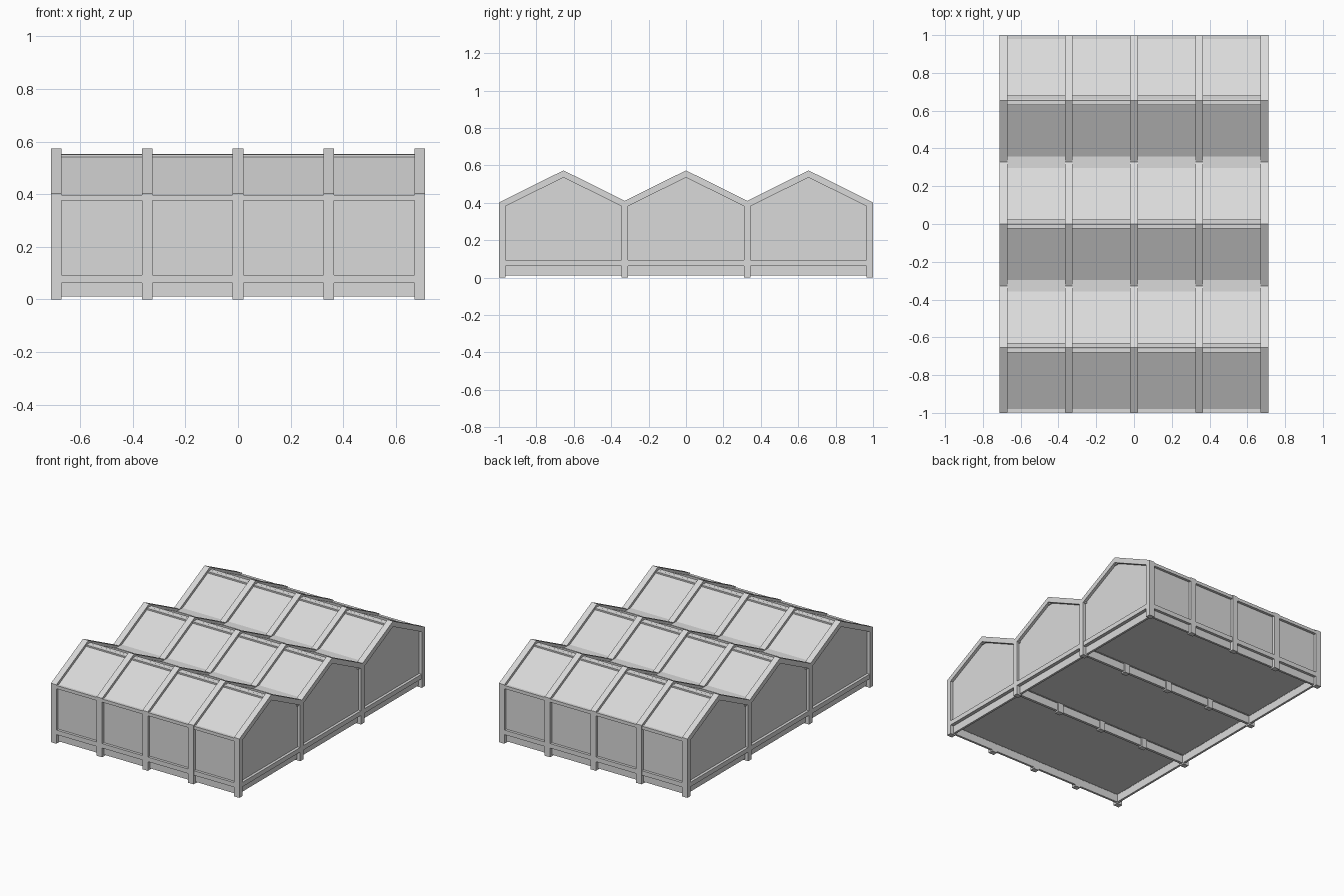
import bpy
import bmesh
from mathutils import Vector

cube = bpy.data.objects.get("Cube")
if cube:
    bpy.data.objects.remove(cube, do_unlink=True)

grey = bpy.data.materials.new("light_grey")
grey.use_nodes = True
COLOUR = (0.7, 0.7, 0.7, 1)
grey.diffuse_color = COLOUR
grey.node_tree.nodes["Principled BSDF"].inputs["Base Color"].default_value = COLOUR

HALF_X = 0.711        # outer half width
POST = 0.041          # frame width along x
PITCH = 0.655         # distance between ridges
SPAN = 0.345          # half span of one bay
EAVE, RIDGE = 0.402, 0.573
BAYS = (-PITCH, 0, PITCH)
VALLEYS = (-PITCH / 2, PITCH / 2)


def prism(name, profile, x0, x1):
    """Extrude a (y, z) profile along x."""
    bm = bmesh.new()
    face = bm.faces.new([bm.verts.new((x0, y, z)) for y, z in profile])
    grown = bmesh.ops.extrude_face_region(bm, geom=[face])["geom"]
    verts = [v for v in grown if isinstance(v, bmesh.types.BMVert)]
    bmesh.ops.translate(bm, verts=verts, vec=Vector((x1 - x0, 0, 0)))
    # the starting face is still in place, so the prism is closed
    bmesh.ops.recalc_face_normals(bm, faces=bm.faces)
    mesh = bpy.data.meshes.new(name)
    bm.to_mesh(mesh)
    bm.free()
    mesh.materials.append(grey)
    obj = bpy.data.objects.new(name, mesh)
    bpy.context.collection.objects.link(obj)
    return obj


def beam(name, x0, x1, y0, y1, z0, z1):
    return prism(name, [(y0, z0), (y1, z0), (y1, z1), (y0, z1)], x0, x1)


def long_beam(name, y0, y1, z0, z1):
    """Beam along the whole width, ending inside the end frames."""
    return beam(name, -HALF_X + 0.012, HALF_X - 0.012, y0, y1, z0, z1)


# Portal frames: posts and zigzag rafters in one outline
valley_z = RIDGE - (RIDGE - EAVE) * (PITCH / 2) / SPAN
frame = [(-PITCH - SPAN, 0), (-PITCH - SPAN, EAVE)]
for c in BAYS:
    frame += [(c, RIDGE)]
    if c < PITCH:
        frame += [(c + PITCH / 2, valley_z)]
frame += [(PITCH + SPAN, EAVE), (PITCH + SPAN, 0)]
inner = SPAN - 0.035
for c in reversed(BAYS):
    frame += [(c + inner, 0), (c + inner, 0.382), (c, 0.535),
              (c - inner, 0.382), (c - inner, 0)]
for i in range(5):
    x = (i - 2) * (HALF_X - POST / 2) / 2
    prism("portal_frame", frame, x - POST / 2, x + POST / 2)

# Body of each bay, set back behind the frames, with a raised floor
wall = 0.326
slope = (RIDGE - EAVE) / SPAN
apex = RIDGE - 0.02
for c in BAYS:
    prism("bay_body",
          [(c - wall, 0.064), (c - wall, apex - wall * slope), (c, apex),
           (c + wall, apex - wall * slope), (c + wall, 0.064)],
          -HALF_X + 0.02, HALF_X - 0.02)
    long_beam("ridge_beam", c - 0.024, c + 0.024, 0.525, 0.551)

# Valley gutters and the ground sills below them
for y in VALLEYS:
    long_beam("valley_gutter", y - 0.03, y + 0.03, 0.375, 0.408)
    long_beam("valley_rail", y - 0.017, y + 0.017, 0.062, 0.093)
    beam("valley_sill", -HALF_X + 0.035, HALF_X - 0.035,
         y - 0.009, y + 0.009, 0.01, 0.066)

# Eave beams, base rails and skirting round the outside
for s in (-1, 1):
    for name, outer, depth, z0, z1 in (("eave_beam", 0.999, 0.02, 0.375, 0.397),
                                       ("base_rail", 0.999, 0.035, 0.062, 0.093),
                                       ("skirting", 0.98, 0.015, 0.01, 0.066)):
        y0, y1 = sorted((s * (outer - depth), s * outer))
        long_beam(name, y0, y1, z0, z1)
    for name, outer, depth, z0, z1 in (("gable_rail", 0.001, POST, 0.062, 0.093),
                                       ("gable_skirting", 0.025, 0.04, 0.01, 0.066)):
        x0, x1 = sorted((s * (HALF_X - depth), s * (HALF_X - outer)))
        beam(name, x0, x1, -0.98, 0.98, z0, z1)
